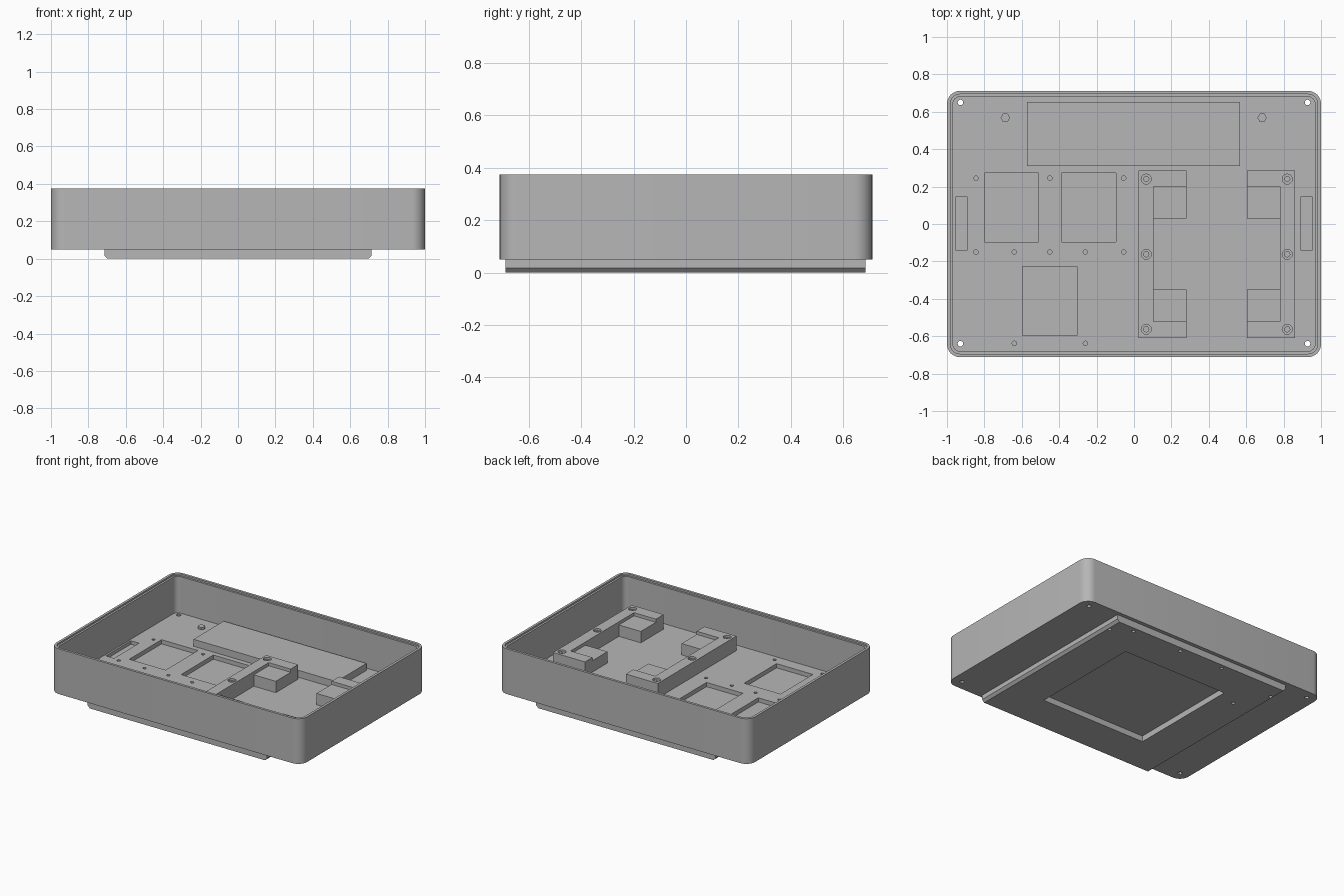
import bpy, bmesh, math

old = bpy.data.objects.get("Cube")
if old:
    bpy.data.objects.remove(old, do_unlink=True)

grey = bpy.data.materials.new("plain grey")
grey.use_nodes = True
grey.diffuse_color = (0.47, 0.47, 0.47, 1)
grey.node_tree.nodes["Principled BSDF"].inputs["Base Color"].default_value = (0.47, 0.47, 0.47, 1)

FLOOR, BASE, RIM = 0.10, 0.05, 0.375


def finish(name, bm):
    bmesh.ops.recalc_face_normals(bm, faces=bm.faces)
    mesh = bpy.data.meshes.new(name)
    bm.to_mesh(mesh)
    bm.free()
    mesh.materials.append(grey)
    obj = bpy.data.objects.new(name, mesh)
    bpy.context.collection.objects.link(obj)
    return obj


def rounded(hx, hy, r, seg=8):
    pts = []
    for q, (sx, sy) in enumerate([(1, 1), (-1, 1), (-1, -1), (1, -1)]):
        for i in range(seg + 1):
            a = (q + i / seg) * math.pi / 2
            pts.append((sx * (hx - r) + r * math.cos(a), sy * (hy - r) + r * math.sin(a)))
    return pts


def loft(bm, rings):
    # skin closed rings of equal length and cap both ends
    loops = [[bm.verts.new(p) for p in ring] for ring in rings]
    for a, b in zip(loops, loops[1:]):
        for i in range(len(a)):
            j = (i + 1) % len(a)
            bm.faces.new((a[i], a[j], b[j], b[i]))
    bm.faces.new(loops[0])
    bm.faces.new(loops[-1])


def prism(bm, outline, z0, z1):
    loft(bm, [[(x, y, z) for x, y in outline] for z in (z0, z1)])


def box(bm, x0, x1, y0, y1, z0, z1):
    prism(bm, [(x0, y0), (x1, y0), (x1, y1), (x0, y1)], z0, z1)


def rod(bm, x, y, r, z0, z1, n=12):
    prism(bm, [(x + r * math.cos(k * math.tau / n), y + r * math.sin(k * math.tau / n))
               for k in range(n)], z0, z1)


def cut(obj, bm):
    cutter = finish("cutter", bm)
    cutter.hide_render = True
    mod = obj.modifiers.new("cut", "BOOLEAN")
    mod.operation = "DIFFERENCE"
    mod.solver = "EXACT"
    mod.object = cutter
    bpy.ops.object.select_all(action="DESELECT")
    bpy.context.view_layer.objects.active = obj
    obj.select_set(True)
    bpy.ops.object.modifier_apply(modifier=mod.name)
    bpy.data.objects.remove(cutter, do_unlink=True)


def smooth(obj):
    bpy.ops.object.select_all(action="DESELECT")
    bpy.context.view_layer.objects.active = obj
    obj.select_set(True)
    bpy.ops.object.shade_smooth_by_angle(angle=math.radians(30))


# tray: outer wall, rim, small lid ledge, inner wall and floor
bm = bmesh.new()
steps = [(0, BASE), (0, RIM), (0.018, RIM), (0.018, RIM - 0.012),
         (0.032, RIM - 0.012), (0.032, FLOOR)]
loft(bm, [[(x, y, z) for x, y in rounded(1 - d, 0.712 - d, 0.07 - d)] for d, z in steps])
tray = finish("tray", bm)

# recesses and screw holes in the tray floor
bm = bmesh.new()
for x, y in [(-0.8, -0.095), (-0.387, -0.095), (-0.595, -0.595)]:
    box(bm, x, x + 0.29, y, y + 0.368, FLOOR - 0.03, FLOOR + 0.01)
for s in (-1, 1):
    box(bm, min(s * 0.955, s * 0.89), max(s * 0.955, s * 0.89), -0.14, 0.145,
        FLOOR - 0.025, FLOOR + 0.01)
    for y in (-0.64, 0.65):
        rod(bm, s * 0.928, y, 0.015, BASE - 0.02, FLOOR + 0.02)
for y, xs in [(0.245, (-0.845, -0.45, -0.055)),
              (-0.15, (-0.845, -0.64, -0.45, -0.26, -0.055)),
              (-0.638, (-0.64, -0.26))]:
    for x in xs:
        rod(bm, x, y, 0.012, FLOOR - 0.03, FLOOR + 0.02)
cut(tray, bm)
smooth(tray)

# foot under the tray, lower long edges bevelled
bm = bmesh.new()
profile = [(-0.715, 0.06), (-0.715, 0.018), (-0.698, 0), (0.698, 0), (0.715, 0.018), (0.715, 0.06)]
loft(bm, [[(x, y, z) for x, z in profile] for y in (-0.69, 0.685)])
foot = finish("foot", bm)
bm = bmesh.new()
box(bm, -0.42, 0.42, -0.415, 0.415, -0.02, 0.042)
for x, y in [(0.685, 0.57), (-0.685, 0.57), (0.55, 0.65), (0.15, 0.65), (-0.2, 0.65), (-0.55, 0.35)]:
    rod(bm, x, y, 0.012, -0.02, 0.03)
cut(foot, bm)

# long raised block at the back of the floor
bm = bmesh.new()
box(bm, -0.572, 0.567, 0.31, 0.653, FLOOR - 0.01, 0.15)
finish("back_block", bm)

# short six-sided pegs
for name, x in (("right_peg", -0.688), ("left_peg", 0.685)):
    bm = bmesh.new()
    rod(bm, x, 0.568, 0.025, FLOOR - 0.01, FLOOR + 0.016, 6)
    finish(name, bm)

# mirrored board holders: C-shaped rail with lower corner pads
MID = 0.4425
for name, s in (("right", -1), ("left", 1)):
    def span(a, b):
        return sorted((MID + s * a, MID + s * b))

    bm = bmesh.new()
    outline = [(0.4175, 0.285), (0.1625, 0.285), (0.1625, 0.2), (0.3375, 0.2),
               (0.3375, -0.522), (0.1625, -0.522), (0.1625, -0.61), (0.4175, -0.61)]
    prism(bm, [(MID + s * x, y) for x, y in outline], FLOOR - 0.01, 0.205)
    rail = finish(name + "_rail", bm)
    for y in (0.24, -0.162, -0.563):
        for r, z in ((0.027, 0.19), (0.014, 0.13)):
            bm = bmesh.new()
            rod(bm, MID + s * 0.377, y, r, z, 0.23)
            cut(rail, bm)
    for part, y0, y1 in (("back", 0.03, 0.2), ("front", -0.522, -0.35)):
        bm = bmesh.new()
        box(bm, *span(0.1625, 0.3375), y0, y1, FLOOR - 0.01, 0.182)
        finish(name + "_" + part + "_pad", bm)
    # the rail widens to full depth only beside the pads
